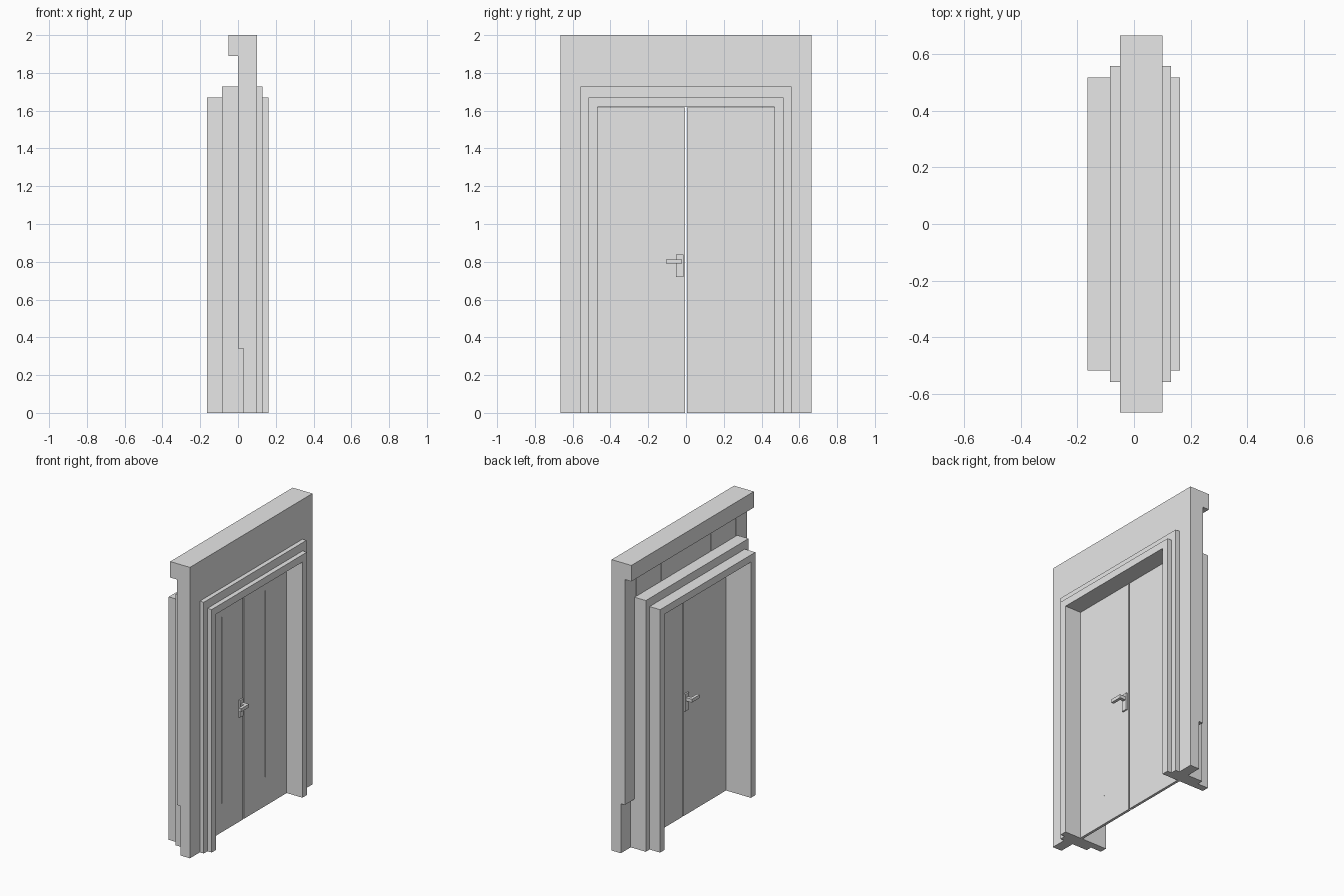
import bpy

if "Cube" in bpy.data.objects:
    bpy.data.objects.remove(bpy.data.objects["Cube"], do_unlink=True)

grey = bpy.data.materials.new("plain_grey")
grey.use_nodes = True
GREY = (0.8, 0.8, 0.8, 1.0)
grey.diffuse_color = GREY
grey.node_tree.nodes["Principled BSDF"].inputs["Base Color"].default_value = GREY


def prism(name, outline, x0, x1):
    """Extrude a (y, z) outline along x."""
    n = len(outline)
    verts = [(x, y, z) for x in (x0, x1) for y, z in outline]
    faces = [list(range(n))[::-1], list(range(n, 2 * n))]
    faces += [(i, (i + 1) % n, n + (i + 1) % n, n + i) for i in range(n)]
    mesh = bpy.data.meshes.new(name)
    mesh.from_pydata(verts, [], faces)
    mesh.materials.append(grey)
    obj = bpy.data.objects.new(name, mesh)
    bpy.context.collection.objects.link(obj)
    return obj


def box(name, x0, x1, y0, y1, z0, z1):
    return prism(name, [(y0, z0), (y1, z0), (y1, z1), (y0, z1)], x0, x1)


def arch(name, x0, x1, outer, top, inner, head):
    """Doorway-shaped frame with square corners."""
    prism(name, [(-outer, 0), (-inner, 0), (-inner, head), (inner, head),
                 (inner, 0), (outer, 0), (outer, top), (-outer, top)], x0, x1)


HALF = 0.665            # half width of the wall
OPEN, HEAD = 0.469, 1.62  # half width and height of the opening

# Wall and stepped door casings
arch("wall", 0.03, 0.10, HALF, 2.0, 0.55, 1.70)
box("wall_cap", -0.05, 0.03, -HALF, HALF, 1.89, 2.0)
arch("outer_casing", -0.085, 0.13, 0.558, 1.727, 0.51, 1.66)
arch("inner_casing", -0.165, 0.162, 0.517, 1.67, OPEN, HEAD)

# Vertical cladding boards on the rear of the wall
GAP = 0.002
seams = [-HALF - GAP] + [0.27 * i for i in range(-2, 3)] + [HALF + GAP]
for i, (a, b) in enumerate(zip(seams, seams[1:])):
    bottom = 0.34 if i in (0, len(seams) - 2) else 1.70
    box(f"cladding_board_{i + 1}", 0.0, 0.03, a + GAP, b - GAP, bottom, 1.89)

# Pair of door leaves, each with a slim vertical strip on both faces
D0, D1 = 0.024, 0.042
for side, s in (("right", -1), ("left", 1)):
    y0, y1 = sorted((s * 0.005, s * OPEN))
    box(f"{side}_door_leaf", D0, D1, y0, y1, 0.0, HEAD - 0.002)
    mid = s * 0.237
    box(f"{side}_door_strip", D0 - 0.002, D1 + 0.002, mid - 0.002, mid + 0.002, 0.2, 1.48)

# Handles on both faces of one leaf
for label, face, d in (("front", D1, 1), ("rear", D0, -1)):
    def part(name, near, far, *yz):
        a, b = sorted((face + d * near, face + d * far))
        box(f"{label}_{name}", a, b, *yz)
    part("handle_plate", 0.0, 0.01, -0.053, -0.013, 0.72, 0.838)
    part("handle_stem", 0.01, 0.035, -0.043, -0.02, 0.79, 0.813)
    part("handle_lever", 0.035, 0.055, -0.105, -0.02, 0.79, 0.813)
